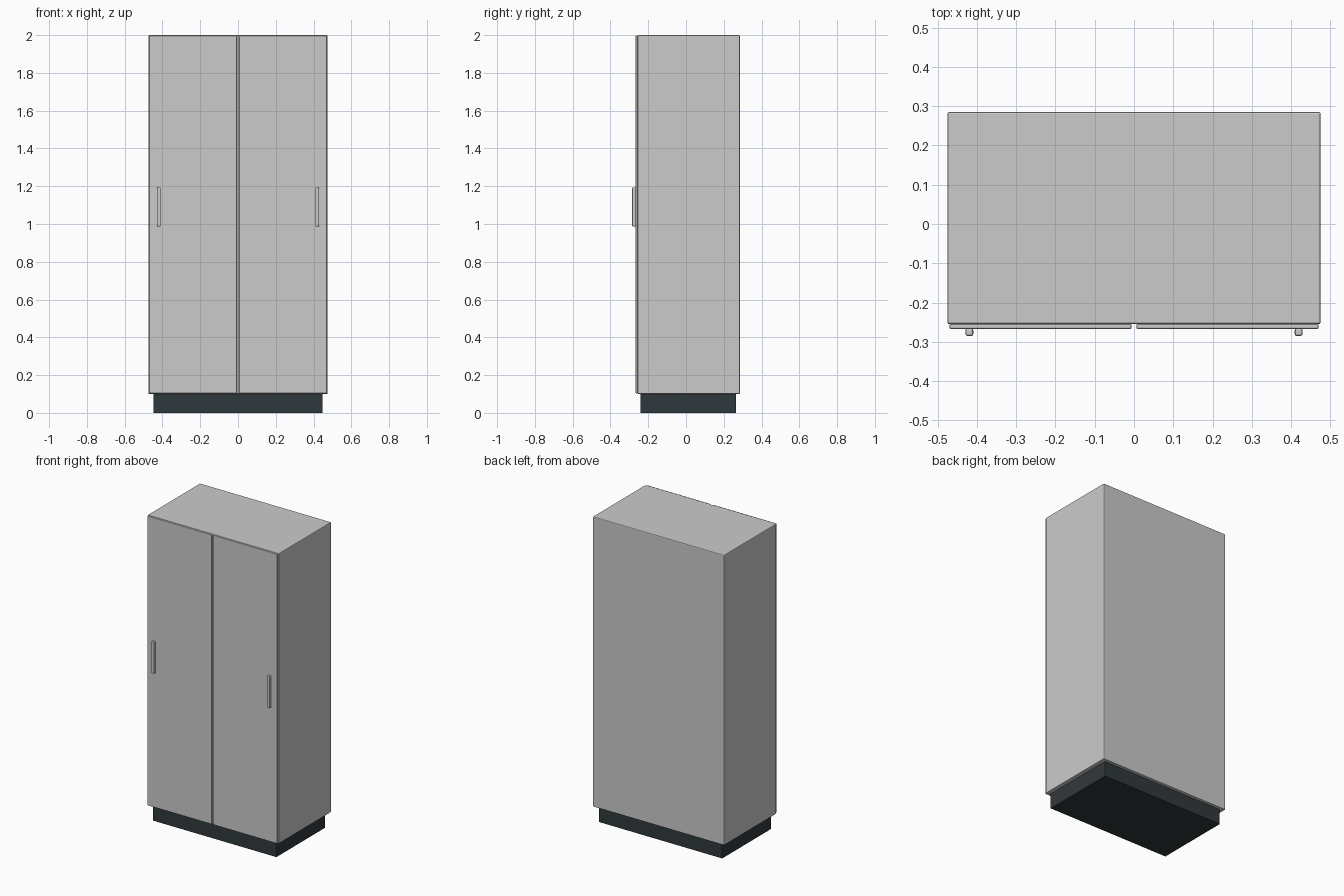
import bpy

if "Cube" in bpy.data.objects:
    bpy.data.objects.remove(bpy.data.objects["Cube"])

dark = bpy.data.materials.new("dark_plinth")
dark.diffuse_color = (0.03, 0.04, 0.045, 1)
dark.use_nodes = True
dark.node_tree.nodes["Principled BSDF"].inputs["Base Color"].default_value = dark.diffuse_color


def box(name, x, y, z, bevel=0.0, material=None):
    """Box from (min, max) ranges with softly rounded edges."""
    bpy.ops.mesh.primitive_cube_add(size=1, location=[sum(r) / 2 for r in (x, y, z)])
    ob = bpy.context.object
    ob.name = name
    ob.scale = [r[1] - r[0] for r in (x, y, z)]
    bpy.ops.object.transform_apply(location=False, rotation=False, scale=True)
    if bevel:
        mod = ob.modifiers.new("rounded_edges", 'BEVEL')
        mod.width = bevel
        mod.segments = 2
    if material:
        ob.data.materials.append(material)
    return ob


# Recessed dark plinth
box("plinth", (-0.447, 0.447), (-0.241, 0.264), (0, 0.102), 0, dark)

# Main cabinet carcass
box("cabinet_body", (-0.475, 0.475), (-0.255, 0.285), (0.1, 2.0), 0.005)

# Pair of doors with a narrow central gap, handles on the outer edges
for side, s in (("left", -1), ("right", 1)):
    box(side + "_door", sorted((s * 0.006, s * 0.47)), (-0.267, -0.2545), (0.103, 1.997), 0.004)
    box(side + "_handle", sorted((s * 0.409, s * 0.429)), (-0.285, -0.266), (0.986, 1.194), 0.005)
